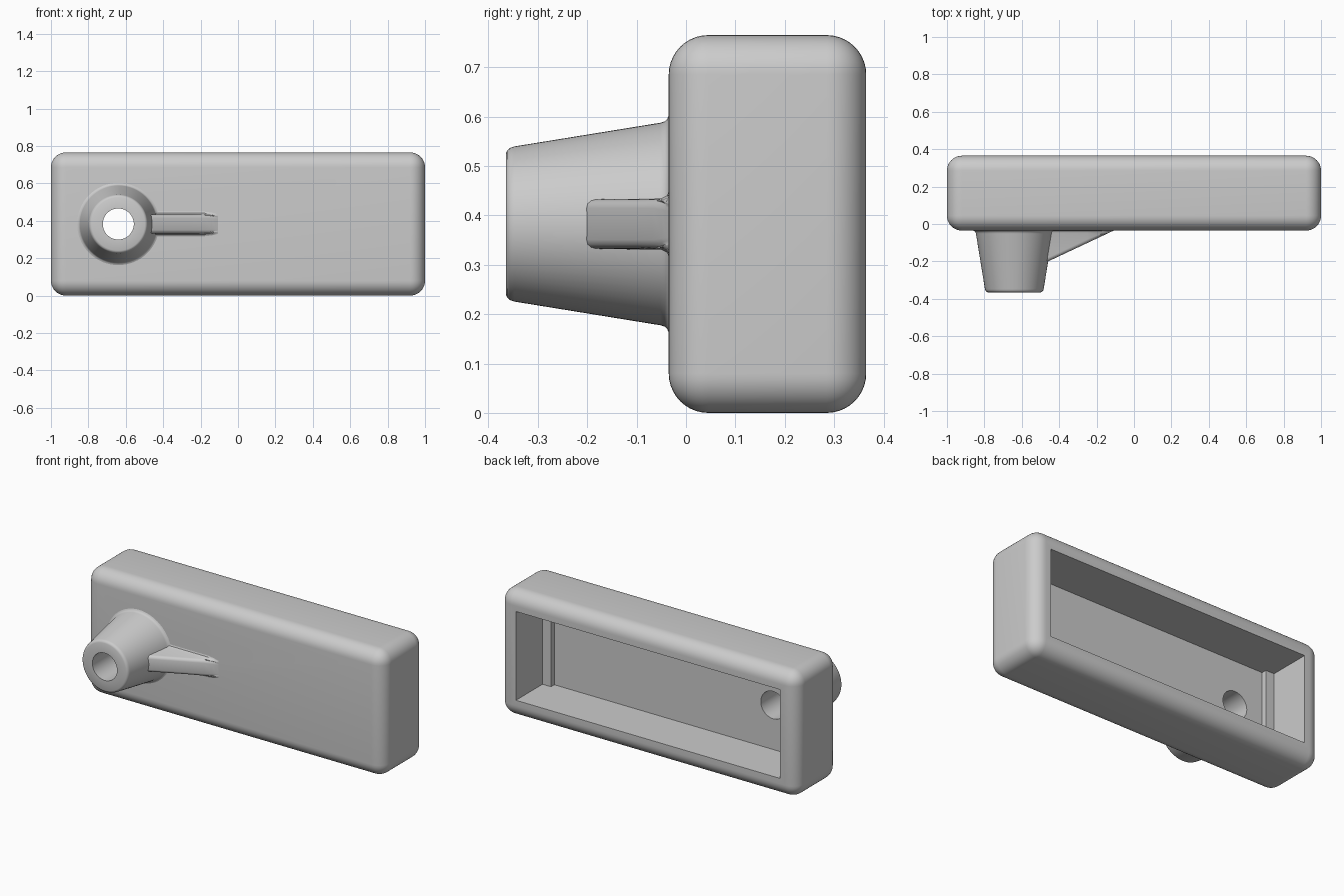
import bpy, bmesh
from math import cos, sin, tau, radians

cube = bpy.data.objects.get("Cube")
if cube:
    bpy.data.objects.remove(cube, do_unlink=True)

grey = bpy.data.materials.new("light_grey")
grey.use_nodes = True
colour = (0.6, 0.6, 0.6, 1)
grey.diffuse_color = colour
grey.node_tree.nodes["Principled BSDF"].inputs["Base Color"].default_value = colour

FRONT, BACK, FLOOR = -0.035, 0.365, 0.078   # depth of front face, rim, pocket floor
HEIGHT, WALL, ROUND = 0.765, 0.113, 0.08
MID = HEIGHT / 2
BOSS_X, HOLE_R, SIDES = -0.64, 0.083, 64


def add_object(name, bm):
    bmesh.ops.recalc_face_normals(bm, faces=bm.faces)
    mesh = bpy.data.meshes.new(name)
    bm.to_mesh(mesh)
    bm.free()
    mesh.materials.append(grey)
    obj = bpy.data.objects.new(name, mesh)
    bpy.context.collection.objects.link(obj)
    return obj


def loft(name, rings, closed=True, loop=False, caps=False):
    """Bridge consecutive rings of points with quads."""
    bm = bmesh.new()
    rows = [[bm.verts.new(p) for p in ring] for ring in rings]
    pairs = list(zip(rows, rows[1:])) + ([(rows[-1], rows[0])] if loop else [])
    n = len(rows[0])
    for a, b in pairs:
        for i in range(n if closed else n - 1):
            j = (i + 1) % n
            bm.faces.new((a[i], a[j], b[j], b[i]))
    if caps:
        bm.faces.new(rows[0])
        bm.faces.new(rows[-1])
    return add_object(name, bm)


def circle(radius, y):
    return [(BOSS_X + radius * cos(tau * i / SIDES), y,
             MID + radius * sin(tau * i / SIDES)) for i in range(SIDES)]


def finish(obj, angle=30):
    bpy.ops.object.select_all(action="DESELECT")
    obj.select_set(True)
    bpy.context.view_layer.objects.active = obj
    for mod in list(obj.modifiers):
        bpy.ops.object.modifier_apply(modifier=mod.name)
    bpy.ops.object.shade_smooth_by_angle(angle=radians(angle))


# Rounded housing
outline = [(-1, FRONT), (1, FRONT), (1, BACK), (-1, BACK)]
housing = loft("housing", [[(x, y, z) for x, y in outline] for z in (0, HEIGHT)], caps=True)
bevel = housing.modifiers.new("rounding", "BEVEL")
bevel.width, bevel.segments = ROUND, 10

# Open pocket in the back, with a low step at each end of its floor
half = [(1 - WALL, BACK + 0.1), (1 - WALL, 0.11), (0.83, 0.11), (0.83, FLOOR)]
outline = half + [(-x, y) for x, y in reversed(half)]
pocket = loft("pocket_cutter", [[(x, y, z) for x, y in outline]
                                for z in (WALL, HEIGHT - WALL)], caps=True)
bore = loft("bore_cutter", [circle(HOLE_R, y) for y in (FRONT - 0.1, FLOOR + 0.1)], caps=True)
for cutter in (pocket, bore):
    cutter.hide_render = True
    cut = housing.modifiers.new("cut", "BOOLEAN")
    cut.operation, cut.solver, cut.object = "DIFFERENCE", "EXACT", cutter
finish(housing)
for cutter in (pocket, bore):
    bpy.data.objects.remove(cutter, do_unlink=True)

# Tapered hollow boss with a rounded tip and a small fillet at its base
profile = [(HOLE_R, FRONT), (HOLE_R, -0.365), (0.142, -0.365), (0.149, -0.362),
           (0.154, -0.357), (0.157, -0.348), (0.205, -0.052), (0.208, -0.043),
           (0.213, -0.038), (0.22, FRONT)]
finish(loft("boss", [circle(r, y) for r, y in profile]))

# Sloping rib beside the boss, rounded on top and filleted at its foot
rings = []
for x in (-0.53, -0.4, -0.25, -0.18, -0.14, -0.12, -0.108):
    h = max(0, (-0.108 - x) * 0.47)
    side = [(0.066, 0), (0.058, min(h, 0.003)), (0.052, min(h, 0.015)),
            (0.05, max(h - 0.02, min(h, 0.02))), (0.047, max(h - 0.01, h * 0.7)),
            (0.041, max(h - 0.003, h * 0.9)), (0.032, h)]
    section = side + [(-w, d) for w, d in reversed(side)]
    spread = min(1, 0.8 + 8 * h)
    rings.append([(x, FRONT - d, MID + w * spread) for w, d in section])
finish(loft("rib", rings, closed=False), 40)
